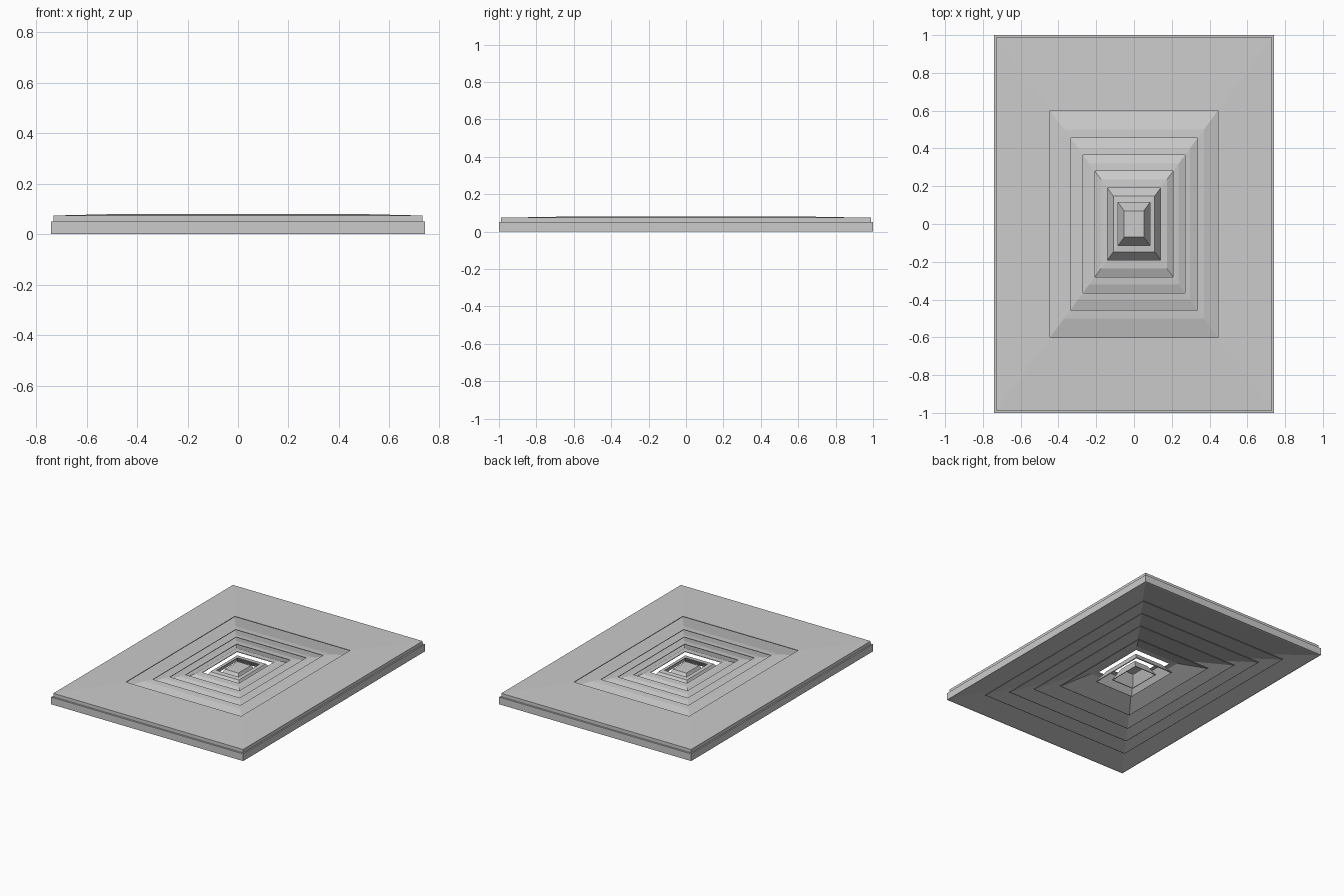
import bpy, bmesh

if "Cube" in bpy.data.objects:
    bpy.data.objects.remove(bpy.data.objects["Cube"])

ASPECT = 0.74  # width / depth of every concentric rectangle


def rect_ring(name, profile, cap=False):
    """Sweep a (scale, z) profile round a mitred rectangle; cap closes an open profile."""
    bm = bmesh.new()
    loops = []
    for f, z in profile:
        loops.append([bm.verts.new((sx * ASPECT * f, sy * f, z))
                      for sx, sy in ((-1, -1), (1, -1), (1, 1), (-1, 1))])
    n = len(loops)
    for i in range(n - 1 if cap else n):
        a, b = loops[i], loops[(i + 1) % n]
        for k in range(4):
            m = (k + 1) % 4
            bm.faces.new((a[k], a[m], b[m], b[k]))
    if cap:
        bm.faces.new(loops[0])
        bm.faces.new(loops[-1])
    bmesh.ops.recalc_face_normals(bm, faces=bm.faces)
    mesh = bpy.data.meshes.new(name)
    bm.to_mesh(mesh)
    bm.free()
    ob = bpy.data.objects.new(name, mesh)
    bpy.context.collection.objects.link(ob)
    return ob


# Outer frame: stepped rim, gently rising top, sloped underside
rect_ring("outer_frame", [(1.0, 0.0), (1.0, 0.05), (0.988, 0.05), (0.988, 0.074),
                          (0.6, 0.081), (0.6, 0.076), (0.985, 0.0)])

# Louvers: (inner rim, bend, outer foot), flat lip on top then flaring down
TOP, T = 0.073, 0.004
louvers = [(0.455, 0.50, 0.80), (0.365, 0.40, 0.67), (0.28, 0.32, 0.54),
           (0.19, 0.235, 0.40), (0.115, 0.148, 0.205)]
for i, (inner, bend, foot) in enumerate(louvers):
    rect_ring(f"louver_{i + 1}", [(inner, TOP), (bend, TOP - 0.003), (foot, 0.003),
                                  (foot - 0.006, 0.0), (bend - 0.004, TOP - T - 0.003),
                                  (inner, TOP - T)])

# Centre cap: hollow truncated pyramid with a flat top
rect_ring("centre_cap", [(0.07, TOP), (0.118, 0.0), (0.112, 0.0), (0.066, TOP - T)], cap=True)
